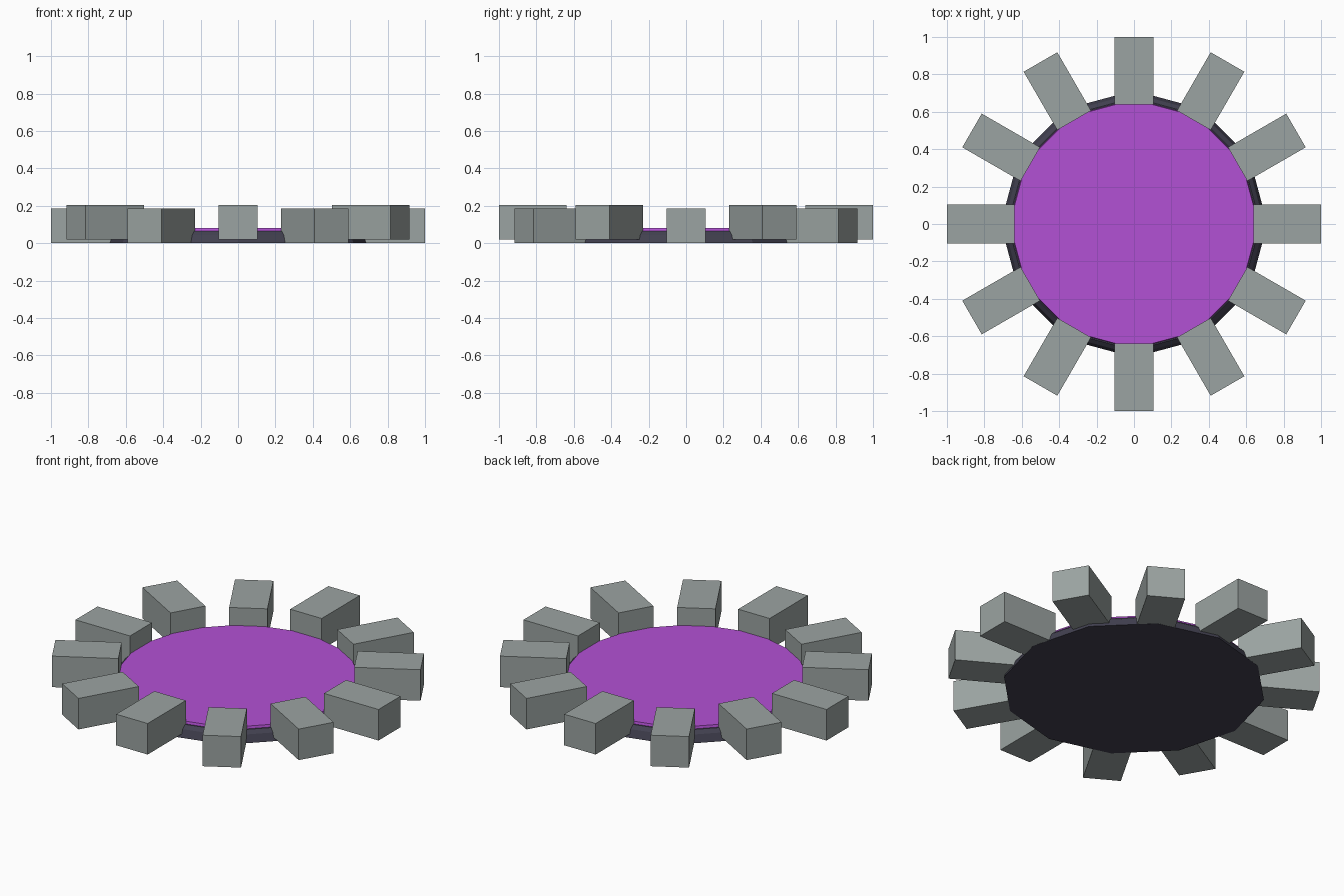
import bpy, bmesh
from math import cos, sin, pi
from mathutils import Matrix

cube = bpy.data.objects.get("Cube")
if cube:
    bpy.data.objects.remove(cube, do_unlink=True)

SIDES = 12


def material(name, rgb):
    m = bpy.data.materials.new(name)
    m.use_nodes = True
    color = (*rgb, 1)
    m.diffuse_color = color
    m.node_tree.nodes["Principled BSDF"].inputs["Base Color"].default_value = color
    return m


def add_object(name, bm, mat):
    bmesh.ops.recalc_face_normals(bm, faces=bm.faces)
    mesh = bpy.data.meshes.new(name)
    bm.to_mesh(mesh)
    bm.free()
    mesh.materials.append(mat)
    obj = bpy.data.objects.new(name, mesh)
    bpy.context.collection.objects.link(obj)
    return obj


def disc(name, profile, mat):
    """Twelve-sided solid from (radius, height) rings, capped at both ends."""
    bm = bmesh.new()
    rings = [[bm.verts.new((r * cos(2 * pi * i / SIDES), r * sin(2 * pi * i / SIDES), z))
              for i in range(SIDES)] for r, z in profile]
    for low, high in zip(rings, rings[1:]):
        for i in range(SIDES):
            j = (i + 1) % SIDES
            bm.faces.new((low[i], low[j], high[j], high[i]))
    bm.faces.new(rings[0][::-1])
    bm.faces.new(rings[-1])
    return add_object(name, bm, mat)


stone = material("grey stone", (0.33, 0.37, 0.36))
dark = material("dark slate", (0.054, 0.052, 0.08))
purple = material("purple", (0.45, 0.083, 0.66))

# Sloped dark base and the thin purple plate on top
disc("base_disc", [(0.713, 0), (0.697, 0.045), (0.675, 0.065)], dark)
disc("purple_plate", [(0.67, 0.055), (0.665, 0.08)], purple)

# Ring of stone blocks, every second one raised slightly
for i in range(SIDES):
    bottom = 0.02 if i % 2 else 0.001
    top = 0.205 if i % 2 else 0.186
    bm = bmesh.new()
    bmesh.ops.create_cube(bm, size=1)
    bmesh.ops.scale(bm, vec=(0.36, 0.208, top - bottom), verts=bm.verts)
    bmesh.ops.translate(bm, vec=(0.82, 0, (top + bottom) / 2), verts=bm.verts)
    bmesh.ops.rotate(bm, matrix=Matrix.Rotation(2 * pi * i / SIDES, 3, "Z"), verts=bm.verts)
    add_object(f"stone_block_{i + 1}", bm, stone)
